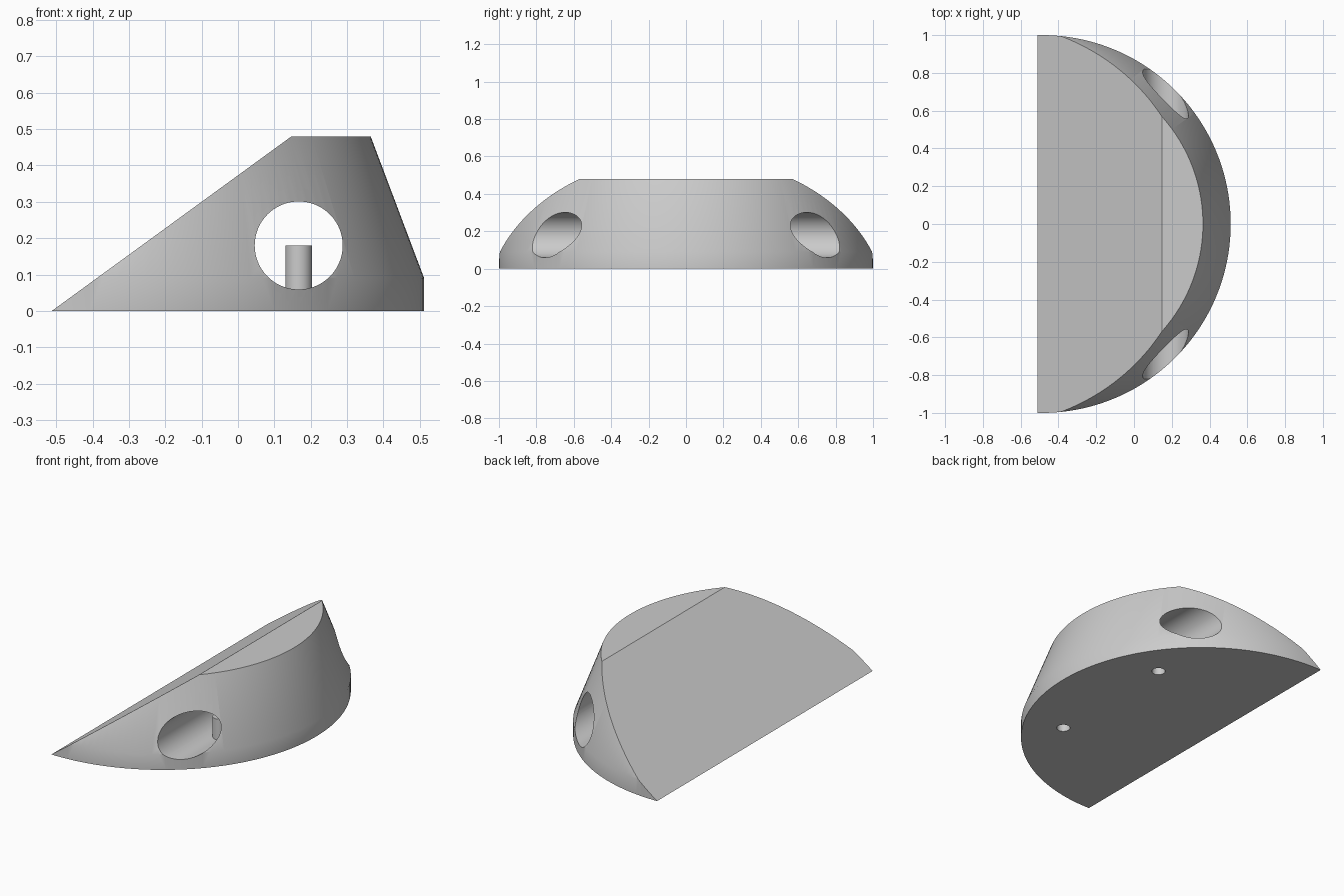
import bpy
import bmesh
import math
from mathutils import Matrix, Vector

default = bpy.data.objects.get("Cube")
if default:
    bpy.data.objects.remove(default, do_unlink=True)

# Single grey finish
grey = bpy.data.materials.new("light_grey")
grey.use_nodes = True
colour = (0.6, 0.6, 0.6, 1)
grey.diffuse_color = colour
grey.node_tree.nodes["Principled BSDF"].inputs["Base Color"].default_value = colour

CENTRE_X, TIP_X = -0.488, -0.512
TOP = 0.48
BORE_X, BORE_Z, BORE_R = 0.167, 0.18, 0.121
PIN_R, PIN_Y = 0.037, 0.41


def make_object(name, bm):
    mesh = bpy.data.meshes.new(name)
    bm.to_mesh(mesh)
    bm.free()
    mesh.materials.append(grey)
    obj = bpy.data.objects.new(name, mesh)
    bpy.context.collection.objects.link(obj)
    return obj


def cylinder(name, radius, length, matrix, sides):
    bm = bmesh.new()
    bmesh.ops.create_cone(bm, cap_ends=True, segments=sides, radius1=radius,
                          radius2=radius, depth=length, matrix=matrix)
    return make_object(name, bm)


def activate(obj):
    bpy.ops.object.select_all(action="DESELECT")
    obj.select_set(True)
    bpy.context.view_layer.objects.active = obj


def cut(target, cutter):
    cutter.hide_render = True
    mod = target.modifiers.new("cut", "BOOLEAN")
    mod.operation = "DIFFERENCE"
    mod.solver = "EXACT"
    mod.object = cutter
    activate(target)
    bpy.ops.object.modifier_apply(modifier=mod.name)
    bpy.data.objects.remove(cutter, do_unlink=True)


def smooth(obj):
    activate(obj)
    bpy.ops.object.shade_smooth_by_angle(angle=math.radians(30))


# Body: round tapered block, sliced by one sloping plane
bm = bmesh.new()
sides = 160
rings = []
for radius, z in ((1.0, 0), (1.0, 0.09), (0.853, TOP)):
    angles = [math.tau * i / sides for i in range(sides)]
    rings.append([bm.verts.new((CENTRE_X + radius * math.cos(a),
                                radius * math.sin(a), z)) for a in angles])
for low, high in zip(rings, rings[1:]):
    for i in range(sides):
        j = (i + 1) % sides
        bm.faces.new((low[i], low[j], high[j], high[i]))
bm.faces.new(rings[0][::-1])
bm.faces.new(rings[-1])
slope = Vector((0.147 - TIP_X, 0, TOP))
normal = Vector((-slope.z, 0, slope.x))
result = bmesh.ops.bisect_plane(bm, geom=bm.verts[:] + bm.edges[:] + bm.faces[:],
                                plane_co=(TIP_X, 0, 0), plane_no=normal,
                                clear_outer=True)
edges = [e for e in result["geom_cut"] if isinstance(e, bmesh.types.BMEdge)]
bmesh.ops.holes_fill(bm, edges=edges)
bmesh.ops.recalc_face_normals(bm, faces=bm.faces[:])
body = make_object("wedge_body", bm)

# Long bore running front to back
bore_matrix = Matrix.Translation((BORE_X, 0, BORE_Z)) @ Matrix.Rotation(math.pi / 2, 4, "X")
cut(body, cylinder("bore_cutter", BORE_R, 3, bore_matrix, 96))

# Screw holes in the base, each lined by a thin sleeve closed at the top
for side, label in ((-1, "front"), (1, "back")):
    place = Matrix.Translation((BORE_X, side * PIN_Y, 0))
    cut(body, cylinder("hole_cutter", PIN_R, 0.2, place, 32))
    place = Matrix.Translation((BORE_X, side * PIN_Y, BORE_Z / 2))
    sleeve = cylinder(label + "_screw_sleeve", PIN_R, BORE_Z, place, 32)
    bm = bmesh.new()
    bm.from_mesh(sleeve.data)
    bottom = [f for f in bm.faces if f.normal.z < -0.9]
    bmesh.ops.delete(bm, geom=bottom, context="FACES_ONLY")
    bm.to_mesh(sleeve.data)
    bm.free()
    smooth(sleeve)
smooth(body)
